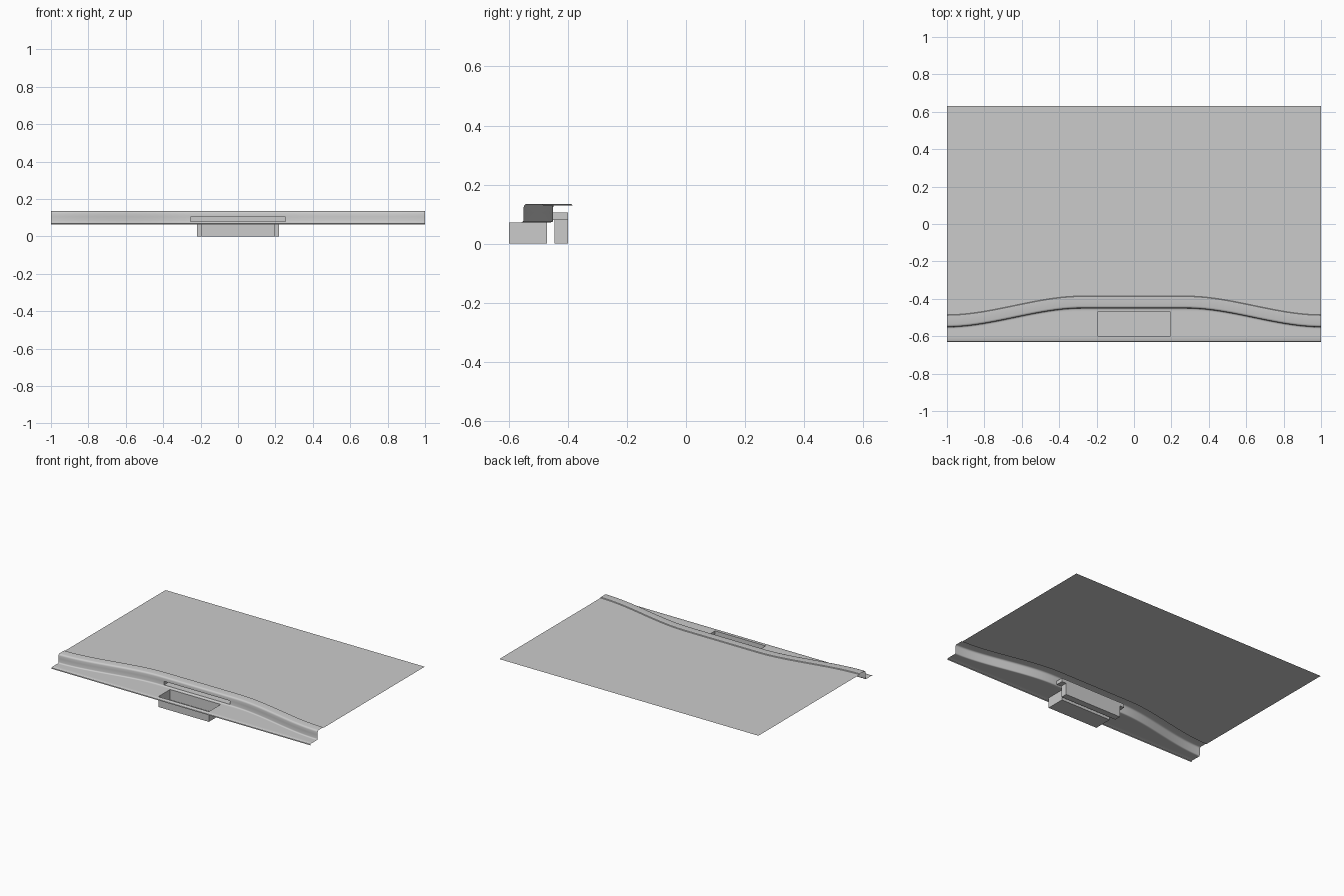
import bpy, bmesh, math

if "Cube" in bpy.data.objects:
    bpy.data.objects.remove(bpy.data.objects["Cube"])

TOP, SHELF, BACK, FRONT = 0.135, 0.072, 0.63, -0.63
MID = 0.28            # half width of the straight middle section
TRAY = (-0.195, 0.195, -0.6, -0.47, 0.0, SHELF)
SLOT = (-0.255, 0.255, -0.45, -0.4, 0.08, 0.105)


def wall_y(x):
    """Front line of the step: straight in the middle, S-curve to the ends."""
    t = max(0.0, abs(x) - MID) / (1 - MID)
    return -0.45 - 0.1 * t * t * (3 - 2 * t)


def profile(x):
    """Cross-section of the step from rear lip to the turned-down front edge."""
    w = wall_y(x)
    pts = [(w + 0.065, 0.13), (w + 0.062, TOP), (w + 0.012, TOP)]
    for a in (30, 60, 90):                      # rounded top edge
        r = math.radians(a)
        pts.append((w + 0.012 - 0.012 * math.sin(r), TOP - 0.012 + 0.012 * math.cos(r)))
    pts += [(w, SLOT[5]), (w, SLOT[4])]
    for a in (30, 60, 90):                      # small fillet at the foot
        r = math.radians(a)
        pts.append((w - 0.008 + 0.008 * math.cos(r), SHELF + 0.008 - 0.008 * math.sin(r)))
    front_of_foot = min(w - 0.012, TRAY[3])
    pts += [(front_of_foot, SHELF), (TRAY[2], SHELF), (-0.622, SHELF),
            (-0.628, SHELF - 0.003), (FRONT, SHELF - 0.009)]
    return pts


def finish(name, bm):
    me = bpy.data.meshes.new(name)
    bm.to_mesh(me)
    bm.free()
    ob = bpy.data.objects.new(name, me)
    bpy.context.collection.objects.link(ob)
    bpy.context.view_layer.objects.active = ob
    ob.select_set(True)
    bpy.ops.object.shade_smooth_by_angle(angle=math.radians(35))
    ob.select_set(False)
    return ob


def sheet(name, xs, section, keep=lambda c: True):
    """Loft a cross-section along x, leaving out faces that fail keep()."""
    bm = bmesh.new()
    cols = [[bm.verts.new((x, y, z)) for y, z in section(x)] for x in xs]
    for a, b in zip(cols, cols[1:]):
        for i in range(len(a) - 1):
            quad = (a[i], a[i + 1], b[i + 1], b[i])
            if keep(sum((v.co for v in quad), a[0].co * 0) / 4):
                bm.faces.new(quad)
    return finish(name, bm)


def open_box(name, b, missing, inward=True):
    """Thin-walled box with one side missing."""
    x0, x1, y0, y1, z0, z1 = b
    bm = bmesh.new()
    v = [bm.verts.new((x, y, z)) for z in (z0, z1) for y in (y0, y1) for x in (x0, x1)]
    sides = dict(bottom=(0, 2, 3, 1), top=(4, 5, 7, 6), front=(0, 1, 5, 4),
                 back=(3, 2, 6, 7), left=(2, 0, 4, 6), right=(1, 3, 7, 5))
    for side, ids in sides.items():
        if side != missing:
            bm.faces.new([v[i] for i in (reversed(ids) if inward else ids)])
    return finish(name, bm)


# Large flat surface behind the step
N = 28
side = [MID + (1 - MID) * i / N for i in range(N + 1)]
all_x = [-x for x in reversed(side)] + side
sheet("main_surface", all_x, lambda x: [(BACK, 0.13), (wall_y(x) + 0.065, 0.13)])

# Curved step on each side
sheet("step_right", side, profile)
sheet("step_left", [-x for x in reversed(side)], profile)


# Straight middle step with a tray hole in the shelf and a slot in the wall
def outside_holes(c):
    in_tray = abs(c.x) < TRAY[1] and TRAY[2] < c.y < TRAY[3]
    in_slot = abs(c.x) < SLOT[1] and SLOT[4] < c.z < SLOT[5]
    return not (in_tray or in_slot)


sheet("step_middle", [-MID, SLOT[0], TRAY[0], TRAY[1], SLOT[1], MID], profile, outside_holes)

# Sunken tray, slot recess and the housing below the recess
open_box("tray", TRAY, "top")
open_box("slot_recess", SLOT, "front")
open_box("rear_housing", (-0.22, 0.22, -0.445, -0.4, 0.0, 0.08), "top", inward=False)
